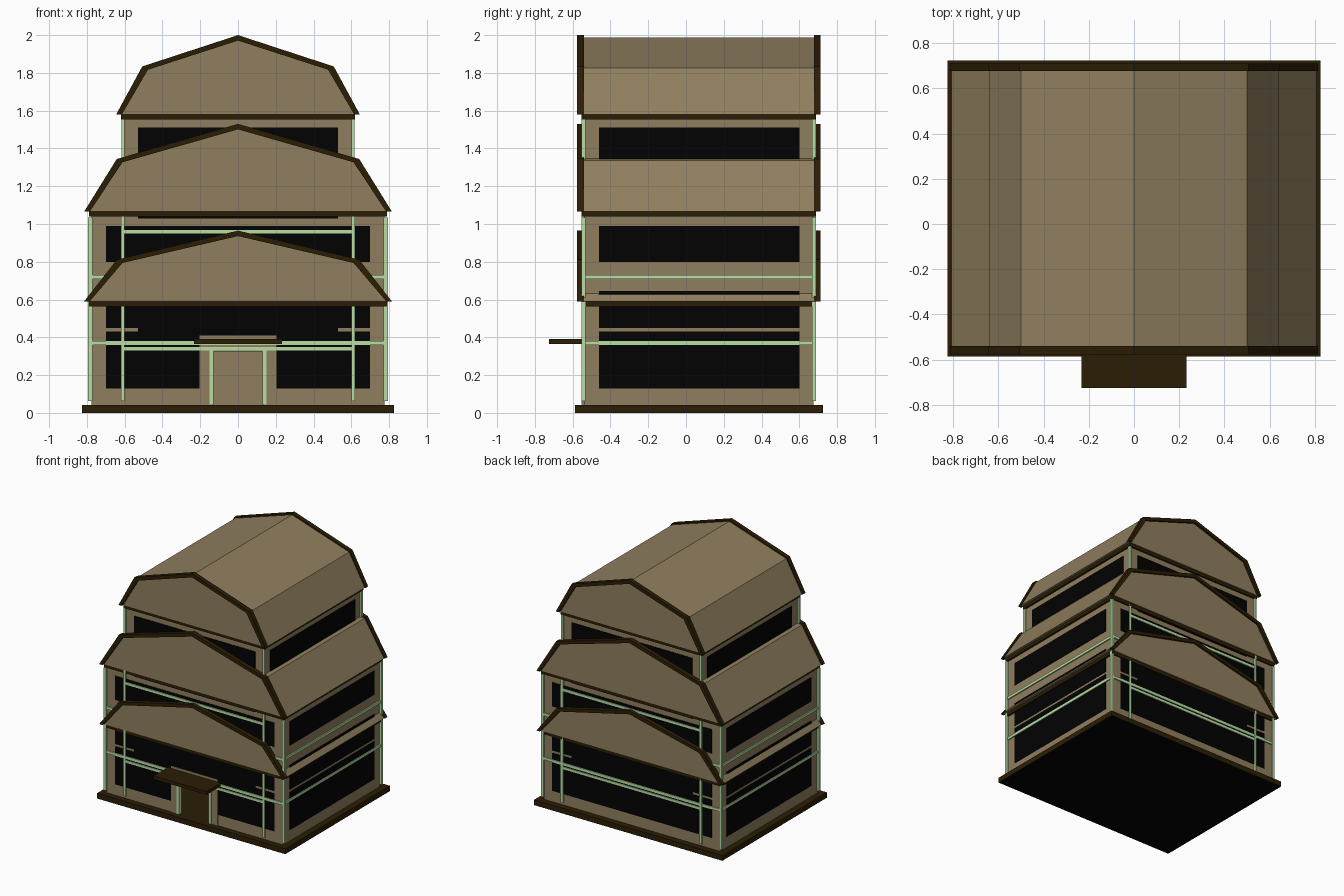
import bpy

if "Cube" in bpy.data.objects:
    bpy.data.objects.remove(bpy.data.objects["Cube"])


def material(name, rgb):
    m = bpy.data.materials.new(name)
    m.diffuse_color = (*rgb, 1)
    m.use_nodes = True
    m.node_tree.nodes["Principled BSDF"].inputs["Base Color"].default_value = m.diffuse_color
    return m


TAN = material("tan_plaster", (0.278, 0.212, 0.113))
BROWN = material("dark_brown_timber", (0.0235, 0.0125, 0.0015))
GREEN = material("pale_green_trim", (0.480, 0.730, 0.370))
BLACK = material("black_glass", (0.0006, 0.0006, 0.0006))

Y0, Y1 = -0.54, 0.675      # front and back wall planes
X1, X2 = 0.775, 0.605      # half widths of lower floors and top floor
BACK, LEFT = 4, 5          # face numbers of a box


def mesh_object(name, verts, faces, mat, inward=()):
    """Make an object; faces listed in inward look into the building."""
    faces = [f[::-1] if i in inward else f for i, f in enumerate(faces)]
    me = bpy.data.meshes.new(name)
    me.from_pydata(verts, [], faces)
    me.materials.append(mat)
    ob = bpy.data.objects.new(name, me)
    bpy.context.collection.objects.link(ob)
    return ob


def box(name, x, y, z, mat, inward=()):
    """Box from (min, max) ranges on each axis."""
    v = [(a, b, c) for c in z for a, b in
         ((x[0], y[0]), (x[1], y[0]), (x[1], y[1]), (x[0], y[1]))]
    f = [(3, 2, 1, 0), (4, 5, 6, 7), (0, 1, 5, 4),
         (1, 2, 6, 5), (2, 3, 7, 6), (3, 0, 4, 7)]
    return mesh_object(name, v, f, mat, inward)


def prism(name, profile, y, mat, inward=()):
    """Extrude a counter-clockwise (x, z) profile along y."""
    n = len(profile)
    v = [(px, yy, pz) for yy in y for px, pz in profile]
    f = [tuple(range(n)), tuple(range(2 * n - 1, n - 1, -1))]
    f += [(i, i + n, (i + 1) % n + n, (i + 1) % n) for i in range(n)]
    return mesh_object(name, v, f, mat, inward)


def gable_trim(name, outer, inner, y):
    """Timber band following the roof edge."""
    n = len(outer)
    ring = outer + inner
    v = [(px, yy, pz) for yy in y for px, pz in ring]
    k = 2 * n
    f = []
    for i in range(n - 1):
        a, b, c, d = i, i + 1, n + i + 1, n + i
        f += [(a, b, c, d), (d + k, c + k, b + k, a + k),
              (a, a + k, b + k, b), (d, c, c + k, d + k)]
    f += [(0, n, n + k, k), (n - 1, n - 1 + k, 2 * n - 1 + k, 2 * n - 1)]
    return mesh_object(name, v, f, BROWN)


def both_ends(name, x, z, depth, mat):
    """Plate on the front and back walls."""
    box(name + "_front", x, (Y0 - depth, Y0 + 0.001), z, mat)
    box(name + "_back", x, (Y1 - 0.001, Y1 + depth), z, mat)


def both_sides(name, wall, y, z, depth, mat):
    """Plate on the left and right walls."""
    box(name + "_right", (wall - 0.001, wall + depth), y, z, mat)
    box(name + "_left", (-wall - depth, -wall + 0.001), y, z, mat)


# foundation slab with a black underside
base = box("foundation", (-0.826, 0.826), (-0.587, 0.724), (0, 0.042), BROWN)
base.data.materials.append(BLACK)
for p in base.data.polygons:
    p.material_index = 1 if p.normal.z < -0.5 else 0

# hollow ground floor with a doorway
T, D = 0.03, 0.135
for s, side in ((-1, "left"), (1, "right")):
    box("ground_wall_" + side, sorted((s * X1, s * (X1 - T))), (Y0, Y1), (0.04, 0.58), TAN,
        (BACK, LEFT) if s < 0 else (BACK,))
    box("ground_front_wall_" + side, sorted((s * D, s * (X1 - T))), (Y0, Y0 + T), (0.04, 0.58), TAN)
    box("door_surround_" + side, sorted((s * D, s * 0.203)), (Y0 - 0.007, Y0), (0.04, 0.41), TAN)
    box("door_post_" + side, sorted((s * 0.130, s * 0.152)), (Y0 - 0.014, Y0 + 0.01), (0.045, 0.34), GREEN)
box("ground_back_wall", (-X1 + T, X1 - T), (Y1 - T, Y1), (0.04, 0.58), TAN, (BACK,))
box("door_lintel_wall", (-D, D), (Y0, Y0 + T), (0.325, 0.58), TAN)
box("door_surround_top", (-D, D), (Y0 - 0.007, Y0), (0.325, 0.41), TAN)
box("door_canopy", (-0.232, 0.232), (-0.725, Y0), (0.365, 0.391), BROWN)

# upper floors
box("middle_floor", (-X1, X1), (Y0, Y1), (0.58, 1.05), TAN, (BACK, LEFT))
box("top_floor", (-X2, X2), (Y0, Y1), (1.05, 1.57), TAN, (BACK, LEFT))

# three gambrel roofs: half width, eave, knee x, knee z, ridge, slab half width
roofs = {
    "lower": (0.815, 0.59, 0.642, 0.811, 0.965, X1 + 0.015),
    "middle": (0.815, 1.065, 0.642, 1.344, 1.53, X1 + 0.015),
    "top": (0.645, 1.58, 0.507, 1.834, 2.0, X2 + 0.015),
}
for name, (w, e, kx, kz, r, slab) in roofs.items():
    def outline(side, top):
        knee = kz - 0.6 * top
        return [(w - side, e), (kx - side, knee), (0, r - top),
                (-kx + side, knee), (-w + side, e)]
    # the back gable and the left lower slope look inward
    prism(name + "_roof", outline(0.006, 0.012), (-0.56, 0.695), TAN, (1, 5))
    box(name + "_eave_slab", (-slab, slab), (Y0 - 0.012, Y1 + 0.012), (e - 0.026, e + 0.002), BROWN)
    gable_trim(name + "_front_trim", outline(0, 0), outline(0.030, 0.029), (-0.577, -0.541))
    gable_trim(name + "_back_trim", outline(0, 0), outline(0.030, 0.029), (0.677, 0.711))

# windows on the gable walls
G = 0.004
W = 0.70
for s, side in ((-1, "left"), (1, "right")):
    x = sorted((s * 0.203, s * W))
    box("ground_window_front_" + side, x, (Y0 - G, Y0 + 0.001), (0.13, 0.43), BLACK)
    x = sorted((s * 0.203, s * 0.53))
    box("ground_window_link_" + side, x, (Y0 - G, Y0 + 0.001), (0.43, 0.45), BLACK)
box("ground_window_back", (-W, W), (Y1 - 0.001, Y1 + G), (0.13, 0.43), BLACK)
box("ground_window_back_link", (-0.53, 0.53), (Y1 - 0.001, Y1 + G), (0.43, 0.45), BLACK)
box("ground_window_front_middle", (-0.203, 0.203), (Y0 - G, Y0 + 0.001), (0.41, 0.45), BLACK)
both_ends("ground_upper_window", (-W, W), (0.45, 0.57), G, BLACK)
both_ends("middle_window", (-W, W), (0.80, 0.99), G, BLACK)
both_ends("top_window", (-0.53, 0.53), (1.03, 1.51), G, BLACK)

# windows on the long walls
YW = (-0.46, 0.60)
for i, (a, b) in enumerate(((0.13, 0.43), (0.45, 0.645), (0.80, 0.99))):
    both_sides("side_window_%d" % i, X1, YW, (a, b), G, BLACK)
both_sides("top_side_window", X2, YW, (1.33, 1.51), G, BLACK)

# green rails
both_ends("lower_rail", (-X1, X1), (0.360, 0.381), 0.010, GREEN)
both_ends("door_rail", (-0.61, 0.61), (0.330, 0.349), 0.010, GREEN)
both_ends("middle_rail", (-X1, X1), (0.709, 0.730), 0.010, GREEN)
both_ends("upper_rail", (-0.61, 0.61), (0.949, 0.969), 0.010, GREEN)
both_sides("side_lower_rail", X1, (Y0, Y1), (0.360, 0.381), 0.010, GREEN)
both_sides("side_middle_rail", X1, (Y0, Y1), (0.709, 0.730), 0.010, GREEN)

# green posts at the corners and on the gable walls
for sx, side in ((-1, "left"), (1, "right")):
    for y, end in ((Y0, "front"), (Y1, "back")):
        tag = "_%s_%s" % (end, side)
        yr = (y - 0.012, y + 0.008) if end == "front" else (y - 0.008, y + 0.012)
        box("corner_post" + tag, sorted((sx * 0.771, sx * 0.793)), yr, (0.062, 1.035), GREEN)
        box("gable_post" + tag, sorted((sx * 0.600, sx * 0.619)), yr, (0.062, 1.06), GREEN)
        box("top_post" + tag, sorted((sx * 0.600, sx * 0.617)), yr, (1.06, 1.555), GREEN)
